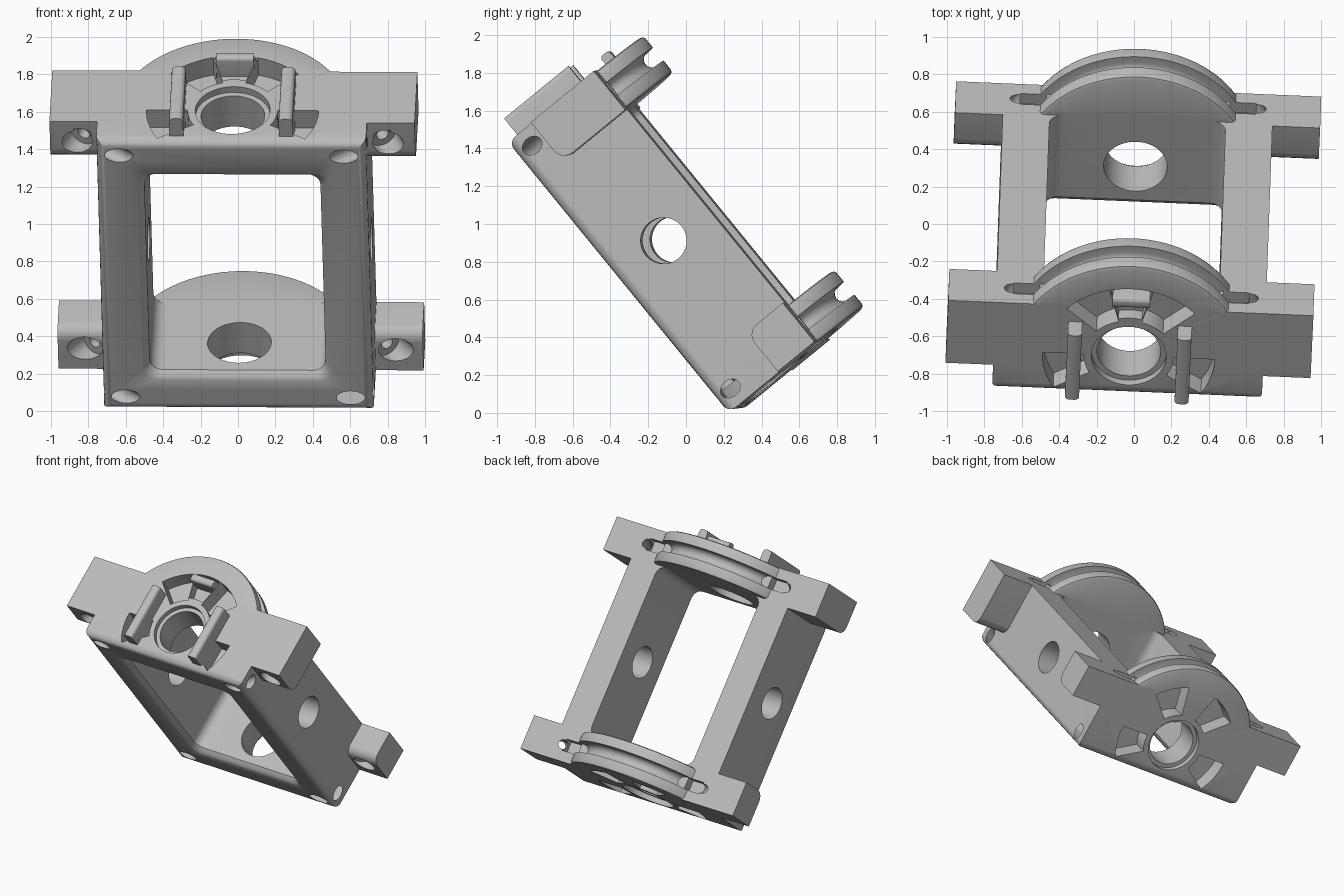
import bpy, bmesh, math
from mathutils import Matrix, Vector

if "Cube" in bpy.data.objects:
    bpy.data.objects.remove(bpy.data.objects["Cube"])

# Working frame: X across, Y along the frame length, Z from front to back
HALF = 0.925      # half length of the frame
HUB = 0.47        # height of the bore axis
U = Vector((1, -0.042, -0.005)).normalized()
L = Vector((0.023, 0.632, -0.775))
L = (L - U * L.dot(U)).normalized()
W = U.cross(L)
pose = Matrix((U, L, W)).transposed().to_4x4()
pose.translation = U * -0.007 + L * -0.765

grey = bpy.data.materials.new("grey plastic")
grey.diffuse_color = (0.5, 0.5, 0.5, 1)
grey.use_nodes = True
grey.node_tree.nodes["Principled BSDF"].inputs["Base Color"].default_value = grey.diffuse_color


def make(name, bm):
    bmesh.ops.recalc_face_normals(bm, faces=bm.faces)
    me = bpy.data.meshes.new(name)
    bm.to_mesh(me)
    bm.free()
    me.materials.append(grey)
    ob = bpy.data.objects.new(name, me)
    bpy.context.collection.objects.link(ob)
    return ob


def box(name, x, y, z, radius=0, rule=None, segs=5):
    """Box from ranges; edges whose midpoint passes the rule are rounded."""
    bm = bmesh.new()
    bmesh.ops.create_cube(bm, size=1)
    for v in bm.verts:
        v.co = Vector([(r[0] + r[1]) / 2 + c * abs(r[1] - r[0]) for c, r in zip(v.co, (x, y, z))])
    if radius:
        edges = [e for e in bm.edges if rule((e.verts[0].co + e.verts[1].co) / 2)]
        bmesh.ops.bevel(bm, geom=edges, offset=radius, segments=segs, affect='EDGES', profile=0.5)
    return make(name, bm)


def rod(name, p, q, r, n=40):
    p, q = Vector(p), Vector(q)
    bm = bmesh.new()
    m = Matrix.Translation((p + q) / 2) @ (q - p).to_track_quat('Z', 'Y').to_matrix().to_4x4()
    bmesh.ops.create_cone(bm, cap_ends=True, segments=n, radius1=r, radius2=r,
                          depth=(q - p).length, matrix=m)
    return make(name, bm)


def loft(name, rings, cap=True):
    bm = bmesh.new()
    loops = [[bm.verts.new(p) for p in ring] for ring in rings]
    for a, b in zip(loops, loops[1:]):
        for i in range(len(a)):
            j = (i + 1) % len(a)
            bm.faces.new((a[i], a[j], b[j], b[i]))
    bm.faces.new(loops[0])
    bm.faces.new(loops[-1])
    return make(name, bm)


def sweep(name, profile, a0, a1, n):
    """Turn a closed (radius, y) profile about the bore axis."""
    rings = []
    for k in range(n + 1):
        t = math.radians(a0 + (a1 - a0) * k / n)
        rings.append([(r * math.cos(t), y, HUB + r * math.sin(t)) for r, y in profile])
    return loft(name, rings)


def rounded_rect(hx, hy, r, z):
    pts = []
    for k, (sx, sy) in enumerate(((1, 1), (-1, 1), (-1, -1), (1, -1))):
        for i in range(7):
            t = math.radians(90 * k + 15 * i)
            pts.append((sx * (hx - r) + r * math.cos(t), sy * (hy - r) + r * math.sin(t), z))
    return pts


def combine(target, other, op):
    mod = target.modifiers.new("combine", 'BOOLEAN')
    mod.operation, mod.object, mod.solver = op, other, 'EXACT'
    bpy.context.view_layer.objects.active = target
    bpy.ops.object.modifier_apply(modifier=mod.name)
    bpy.data.objects.remove(other)


# Frame block with rounded front rim, opened by a flared window
frame = box("frame", (-0.72, 0.72), (-HALF, HALF), (0.2, 0.8), 0.05, lambda m: m.z < 0.21)
window = []
for z, grow in ((0.1, 0.04), (0.2, 0.04), (0.212, 0.02), (0.24, 0.0), (1.2, 0.0)):
    window.append(rounded_rect(0.47 + grow, HALF - 0.25 + grow, 0.07, z))
combine(frame, loft("window", window), 'DIFFERENCE')

parts, cuts = [], []
for s in (-1, 1):          # s = -1 upper end, s = 1 lower end
    def Y(d):
        return s * (HALF - d)

    # Grooved half pulley
    profile = [(0.3, Y(0)), (0.597, Y(0)), (0.611, Y(0.006)), (0.617, Y(0.02)), (0.617, Y(0.08))]
    for i in range(9):
        t = math.pi * i / 8
        profile.append((0.575 - 0.045 * math.sin(t), Y(0.125 - 0.045 * math.cos(t))))
    profile += [(0.617, Y(0.17)), (0.617, Y(0.23)), (0.611, Y(0.244)), (0.597, Y(0.25)), (0.3, Y(0.25))]
    parts.append(sweep("pulley", profile, 12, 168, 48))

    front = 0.37 if s < 0 else 0.55
    for m in (-1, 1):
        # Mounting ear with a rounded inner front edge
        parts.append(box("ear", sorted((m * 0.65, m * 0.975)), sorted((Y(0), Y(0.265))), (front, 0.8),
                         0.07, lambda c: c.z < front + 0.01 and abs(c.y - Y(0.265)) < 0.01))
        # Slanted screw hole with counterbore, and the slot it opens into
        a, b = Vector((m * 0.83, Y(0.14), front)), Vector((m * 0.64, Y(0.125), 0.8))
        d = (b - a).normalized()
        cuts.append(rod("screw_hole", a - d * 0.05, b + d * 0.05, 0.035, 24))
        cuts.append(rod("counterbore", a - d * 0.12, a + d * 0.08, 0.075, 32))
        cuts.append(box("slot", sorted((m * 0.49, m * 0.63)), sorted((Y(0.08), Y(0.17))), (0.73, 0.85)))
        # Corner hole from the side to the front
        cuts.append(rod("corner_hole", (m * 0.84, Y(0.095), 0.38), (m * 0.48, Y(0.095), 0.11), 0.045, 24))

    # Wedge pockets around the bore
    for a0, a1 in ((42, 75), (105, 138), (180, 211), (-31, 0)):
        cuts.append(sweep("pocket", [(0.24, Y(-0.05)), (0.46, Y(-0.05)), (0.46, Y(0.12)), (0.24, Y(0.12))],
                          a0, a1, 10))
    cuts.append(rod("bore_step", (0, Y(-0.05), HUB), (0, Y(0.04), HUB), 0.2, 48))

cuts.append(sweep("clip_pocket", [(0.26, -HALF - 0.05), (0.46, -HALF - 0.05),
                                  (0.46, -HALF + 0.07), (0.26, -HALF + 0.07)], 76, 104, 10))
cuts.append(rod("bore", (0, -1.1, HUB), (0, 1.1, HUB), 0.17, 64))
cuts.append(rod("side_hole", (-0.9, 0, 0.51), (0.9, 0, 0.51), 0.122, 48))

for p in parts:
    combine(frame, p, 'UNION')
for c in cuts:
    combine(frame, c, 'DIFFERENCE')

# Snap clips standing on the upper end
clips = []
for m, side in ((-1, "left"), (1, "right")):
    clips.append(box(side + "_clip_rail", sorted((m * 0.255, m * 0.33)), (-HALF - 0.12, -HALF + 0.12),
                     (0.25, 0.69), 0.025, lambda c: c.y < -HALF - 0.11 and abs(c.z - HUB) < 0.1, 4))
clips.append(box("top_clip", (-0.1, 0.1), (-HALF - 0.055, -HALF + 0.08), (0.84, 0.9), 0.02,
                 lambda c: c.y < -HALF - 0.05 and abs(c.x) < 0.05, 4))

for ob in [frame] + clips:
    ob.matrix_world = pose
    bpy.ops.object.select_all(action='DESELECT')
    ob.select_set(True)
    bpy.context.view_layer.objects.active = ob
    bpy.ops.object.shade_smooth_by_angle(angle=math.radians(30))
